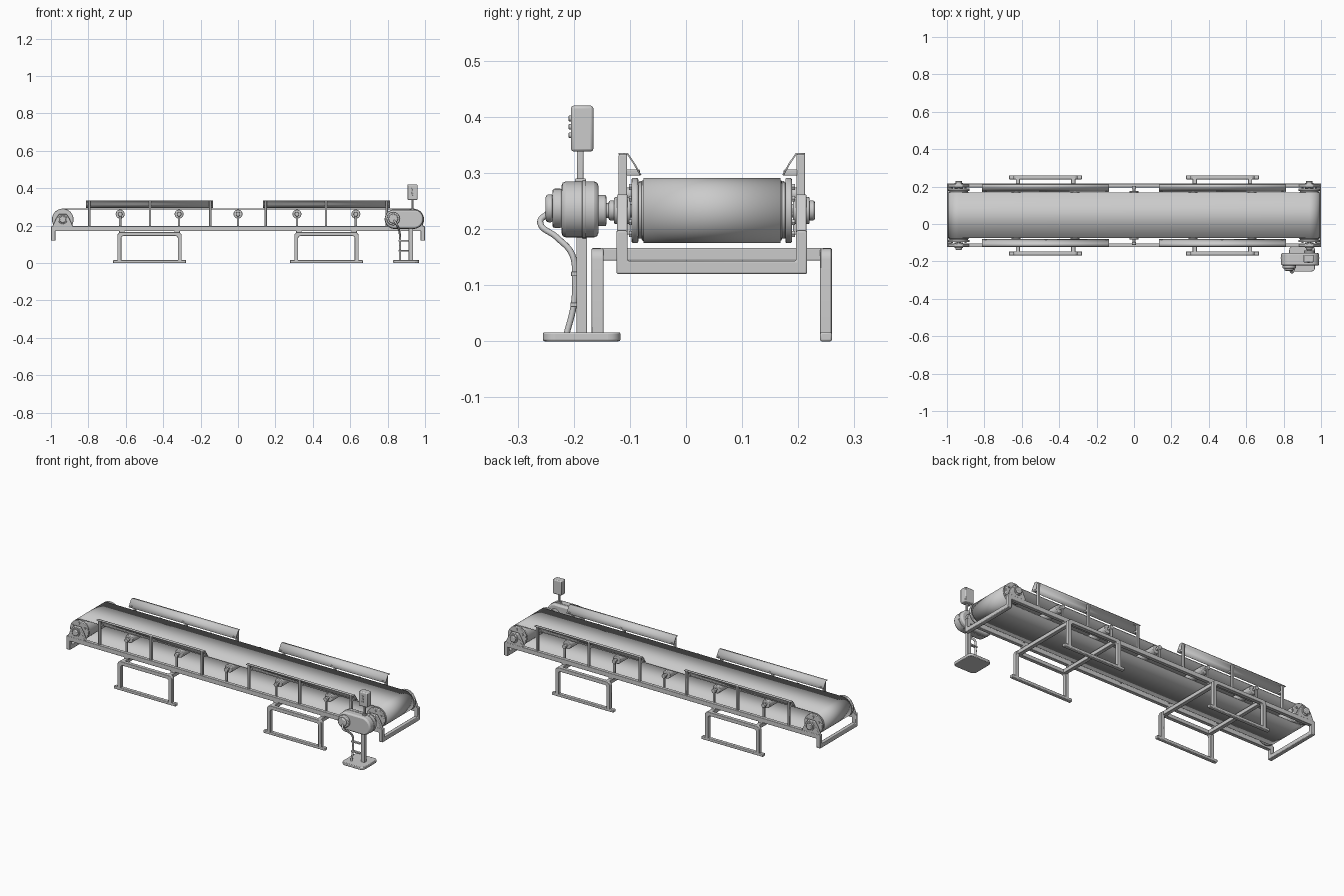
import bpy, bmesh
from math import sin, cos, pi
from mathutils import Vector, Matrix

if "Cube" in bpy.data.objects:
    bpy.data.objects.remove(bpy.data.objects["Cube"])

CY = 0.046          # centre line of the belt
DX, DZ, DR = 0.937, 0.233, 0.058   # end drum position and radius


def place(axis, a, b, d):
    return {'X': (d, a, b), 'Y': (a, d, b), 'Z': (a, b, d)}[axis]


def finish(name, bm, bevel=0.0, segs=2):
    bmesh.ops.recalc_face_normals(bm, faces=bm.faces)
    me = bpy.data.meshes.new(name)
    bm.to_mesh(me)
    bm.free()
    ob = bpy.data.objects.new(name, me)
    bpy.context.collection.objects.link(ob)
    if bevel:
        m = ob.modifiers.new("bevel", 'BEVEL')
        m.width, m.segments, m.limit_method = bevel, segs, 'ANGLE'
        m.angle_limit = 0.6
    bpy.ops.object.select_all(action='DESELECT')
    bpy.context.view_layer.objects.active = ob
    ob.select_set(True)
    bpy.ops.object.shade_smooth_by_angle(angle=0.6)
    return ob


def prism(name, pts, axis, d0, d1, bevel=0.0):
    bm = bmesh.new()
    f = bm.faces.new([bm.verts.new(place(axis, a, b, d0)) for a, b in pts])
    r = bmesh.ops.extrude_face_region(bm, geom=[f])
    vs = [v for v in r['geom'] if isinstance(v, bmesh.types.BMVert)]
    bmesh.ops.translate(bm, verts=vs, vec=place(axis, 0, 0, d1 - d0))
    return finish(name, bm, bevel)


def box(name, x0, x1, y0, y1, z0, z1, bevel=0.002):
    y0, y1 = min(y0, y1), max(y0, y1)
    return prism(name, [(x0, y0), (x1, y0), (x1, y1), (x0, y1)], 'Z', z0, z1, bevel)


def cyl(name, x, z, r, y0, y1, bevel=0.0, n=32):
    pts = [(x + r * cos(2 * pi * i / n), z + r * sin(2 * pi * i / n)) for i in range(n)]
    return prism(name, pts, 'Y', min(y0, y1), max(y0, y1), bevel)


def sheet(name, pts, axis, d0, d1, closed, thick):
    bm = bmesh.new()
    A = [bm.verts.new(place(axis, a, b, d0)) for a, b in pts]
    B = [bm.verts.new(place(axis, a, b, d1)) for a, b in pts]
    n = len(pts)
    for i in range(n if closed else n - 1):
        j = (i + 1) % n
        bm.faces.new((A[i], A[j], B[j], B[i]))
    ob = finish(name, bm)
    m = ob.modifiers.new("solid", 'SOLIDIFY')
    m.thickness, m.offset = thick, 0
    return ob


def arc(cx, cz, r, a0, a1, n):
    return [(cx + r * cos(a0 + (a1 - a0) * i / n), cz + r * sin(a0 + (a1 - a0) * i / n))
            for i in range(n + 1)]


def stadium(x0, x1, z, r, n=16):
    return arc(x1, z, r, -pi / 2, pi / 2, n) + arc(x0, z, r, pi / 2, 3 * pi / 2, n)


def arch(cx, hw, z0, z1, t, r):
    out = [(cx - hw, z0)] + arc(cx - hw + r, z1 - r, r, pi, pi / 2, 5) \
        + arc(cx + hw - r, z1 - r, r, pi / 2, 0, 5) + [(cx + hw, z0)]
    q = r * 0.6
    inn = [(cx + hw - t, z0)] + arc(cx + hw - t - q, z1 - t - q, q, 0, pi / 2, 5) \
        + arc(cx - hw + t + q, z1 - t - q, q, pi / 2, pi, 5) + [(cx - hw + t, z0)]
    return out + inn


# belt loop
sheet("belt", stadium(-DX, DX, DZ, DR - 0.002, 24), 'Y', CY - 0.122, CY + 0.122, True, 0.004)

# end drums, flanges, bearing blocks, hubs
for sx in (-1, 1):
    x = sx * DX
    cyl("drum", x, DZ, DR - 0.004, CY - 0.125, CY + 0.125, 0.003, 48)
    cyl("drum_axle", x, DZ, 0.012, CY - 0.175, CY + 0.175)
    for s in (-1, 1):
        cyl("drum_flange", x, DZ, 0.05, CY + s * 0.124, CY + s * 0.132, 0.002, 40)
        cyl("drum_rim", x, DZ, 0.058, CY + s * 0.131, CY + s * 0.143, 0.003, 40)
        for k in range(6):
            a = k * pi / 3 + pi / 6
            cyl("rim_bolt", x + 0.042 * cos(a), DZ + 0.042 * sin(a), 0.006,
                CY + s * 0.142, CY + s * 0.148, 0, 6)
        block = [(x - 0.058, 0.19), (x + 0.058, 0.19), (x + 0.036, 0.238),
                 (x + 0.02, 0.262), (x - 0.02, 0.262), (x - 0.036, 0.238)]
        y0, y1 = sorted((CY + s * 0.15, CY + s * 0.169))
        prism("bearing_block", block, 'Y', y0, y1, 0.003)
        cyl("bearing_ring", x, DZ, 0.024, CY + s * 0.145, CY + s * 0.174, 0.002)
        cyl("bearing_hub", x, DZ, 0.018, CY + s * 0.172, CY + s * 0.184, 0.004)
    # lowered U frame at the belt end
    h = 0.17
    u = [(CY - h, 0.197), (CY - h, 0.12), (CY + h, 0.12), (CY + h, 0.197),
         (CY + h - 0.02, 0.197), (CY + h - 0.02, 0.143),
         (CY - h + 0.02, 0.143), (CY - h + 0.02, 0.197)]
    xa, xb = sorted((sx * 0.976, sx * 1.0))
    prism("end_frame", u, 'X', xa, xb, 0.003)

for s in (-1, 1):
    # long side rails
    box("side_rail", -0.99, 0.99, CY + s * 0.15, CY + s * 0.17, 0.171, 0.197)
    # slanted guards with posts and arms
    for sx in (-1, 1):
        xa, xb = sorted((sx * 0.135, sx * 0.812))
        prof = [(CY + s * 0.166, 0.334), (CY + s * 0.15, 0.334),
                (CY + s * 0.138, 0.316), (CY + s * 0.127, 0.296)]
        sheet("guard", prof, 'X', xa, xb, False, 0.003)
        for px in (0.148, 0.47, 0.795):
            p = sx * px
            box("guard_post", p - 0.006, p + 0.006, CY + s * 0.151, CY + s * 0.166, 0.195, 0.333)
            box("guard_arm", p - 0.006, p + 0.006, CY + s * 0.128, CY + s * 0.153, 0.295, 0.306)

# idler rollers and brackets
for i in range(-2, 3):
    x = i * 0.315
    cyl("idler_roller", x, 0.262, 0.024, CY - 0.13, CY + 0.13, 0.003, 28)
    cyl("idler_axle", x, 0.262, 0.007, CY - 0.158, CY + 0.158, 0, 16)
    for s in (-1, 1):
        box("idler_post", x - 0.006, x + 0.006, CY + s * 0.145, CY + s * 0.155, 0.19, 0.262)
        cyl("idler_cap", x, 0.262, 0.012, CY + s * 0.143, CY + s * 0.158, 0.002, 20)

# two trestles
for cx in (-0.473, 0.473):
    for s in (-1, 1):
        y0, y1 = sorted((CY + s * 0.193, CY + s * 0.214))
        prism("trestle_leg", arch(cx, 0.172, 0.012, 0.166, 0.021, 0.02), 'Y', y0, y1, 0.002)
        box("trestle_foot", cx - 0.195, cx + 0.195, y0, y1, 0, 0.016, 0.003)
    for dx in (-0.148, 0.148):
        box("trestle_crossbar", cx + dx - 0.011, cx + dx + 0.011,
            CY - 0.2, CY + 0.2, 0.144, 0.166)
        for s in (-1, 1):
            box("rail_pad", cx + dx - 0.014, cx + dx + 0.014,
                CY + s * 0.15, CY + s * 0.17, 0.163, 0.173, 0.001)

# drive unit
prism("gearbox", stadium(0.836, 0.94, 0.235, 0.05), 'Y', -0.222, -0.156, 0.008)
prism("gearbox_seam", stadium(0.836, 0.94, 0.235, 0.052), 'Y', -0.185, -0.178, 0.001)
cyl("motor_bell", 0.83, 0.237, 0.035, -0.238, -0.22, 0.004)
cyl("motor_cap", 0.83, 0.237, 0.025, -0.25, -0.236, 0.005)
cyl("output_flange", DX, DZ, 0.028, -0.158, -0.142, 0.003)
cyl("coupling", DX, DZ, 0.018, -0.135, -0.122, 0.003)
cyl("drive_shaft", DX, DZ, 0.013, -0.145, -0.1)

# drive stand
base = [(0.83, -0.255), (0.968, -0.255), (0.968, -0.117), (0.83, -0.117)]
ob = prism("stand_base", base, 'Z', 0, 0.016)
bm = bmesh.new()
bm.from_mesh(ob.data)
up = [e for e in bm.edges if abs((e.verts[0].co - e.verts[1].co).z) > 0.01]
bmesh.ops.bevel(bm, geom=up, offset=0.022, segments=5, profile=0.5, affect='EDGES')
bm.to_mesh(ob.data)
bm.free()
m = ob.modifiers.new("bevel", 'BEVEL')
m.width, m.segments = 0.003, 2
box("stand_post", 0.912, 0.936, -0.195, -0.176, 0.012, 0.2)

# control box on its stem
box("control_stem", 0.928, 0.938, -0.194, -0.183, 0.28, 0.345, 0.002)
box("stem_collar", 0.923, 0.943, -0.198, -0.178, 0.282, 0.29, 0.002)
box("control_box", 0.905, 0.96, -0.205, -0.165, 0.338, 0.42, 0.005)
for z in (0.367, 0.382, 0.397):
    cyl("control_button", 0.932, z, 0.005, -0.209, -0.204, 0.001, 16)

# power cable with clips
cu = bpy.data.curves.new("power_cable", 'CURVE')
cu.dimensions, cu.bevel_depth, cu.bevel_resolution, cu.resolution_u = '3D', 0.0055, 3, 6
path = [(0.835, -0.246, 0.228), (0.845, -0.26, 0.212), (0.858, -0.23, 0.185),
        (0.865, -0.203, 0.155), (0.866, -0.198, 0.11), (0.866, -0.2, 0.065), (0.866, -0.213, 0.012)]
sp = cu.splines.new('BEZIER')
sp.bezier_points.add(len(path) - 1)
for bp, co in zip(sp.bezier_points, path):
    bp.co = co
    bp.handle_left_type = bp.handle_right_type = 'AUTO'
bpy.context.collection.objects.link(bpy.data.objects.new("power_cable", cu))
for z, y in ((0.12, -0.199), (0.065, -0.2)):
    box("cable_clip", 0.858, 0.914, y - 0.006, y + 0.008, z - 0.004, z + 0.004, 0.001)
